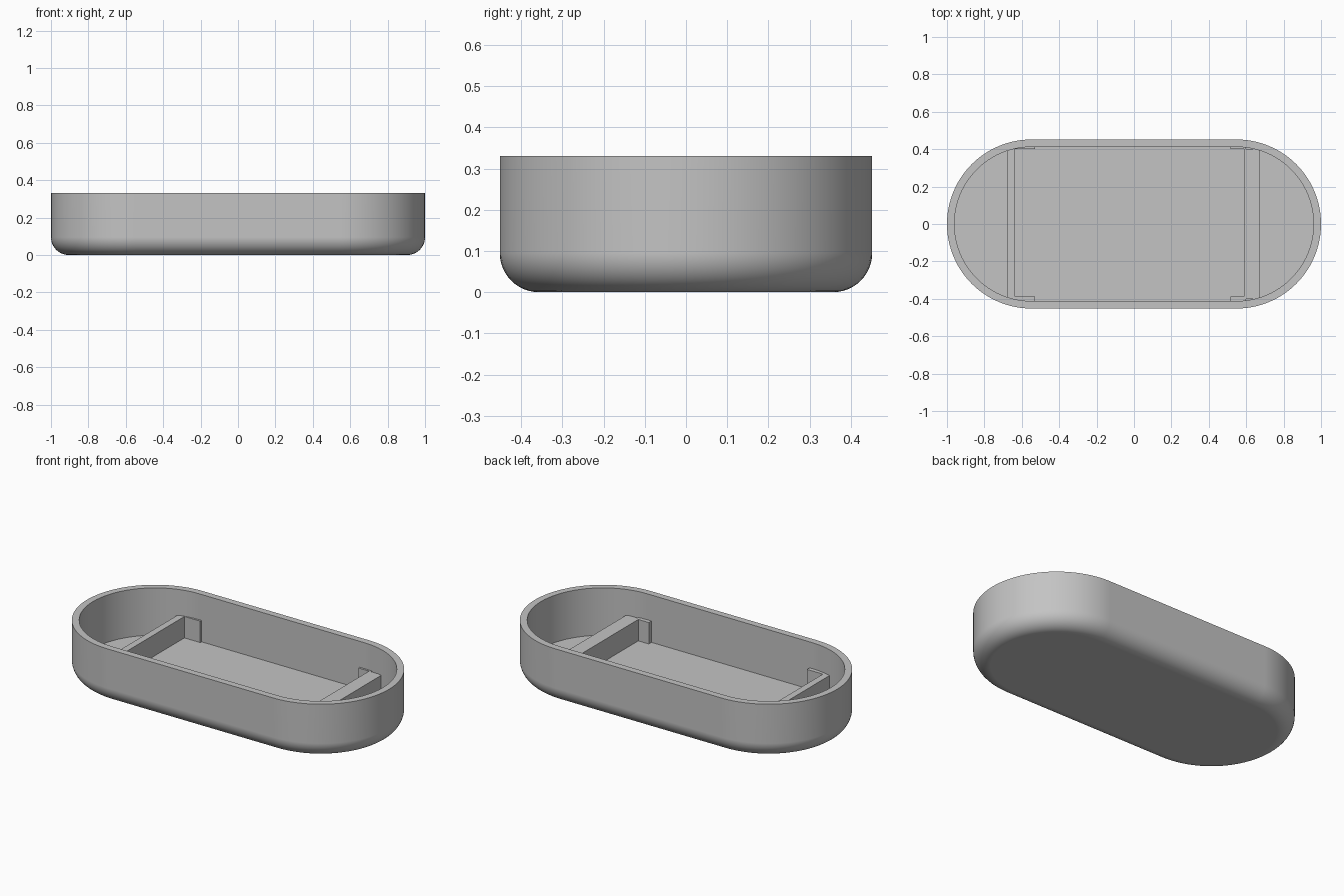
import bpy, bmesh, math

if "Cube" in bpy.data.objects:
    bpy.data.objects.remove(bpy.data.objects["Cube"])

RADIUS, STRAIGHT, HEIGHT = 0.452, 0.548, 0.33
WALL, FLOOR, FILLET = 0.04, 0.047, 0.095
RIB_TOP = 0.175
ARC_STEPS, FILLET_STEPS = 48, 12

grey = bpy.data.materials.new("plain grey")
grey.use_nodes = True
grey.diffuse_color = (0.55, 0.55, 0.55, 1)
grey.node_tree.nodes["Principled BSDF"].inputs["Base Color"].default_value = grey.diffuse_color


def add_object(name, bm):
    bmesh.ops.recalc_face_normals(bm, faces=bm.faces)
    mesh = bpy.data.meshes.new(name)
    bm.to_mesh(mesh)
    bm.free()
    mesh.materials.append(grey)
    obj = bpy.data.objects.new(name, mesh)
    bpy.context.collection.objects.link(obj)
    return obj


def stadium_ring(bm, inset, z):
    """Rounded-end outline, moved inwards by inset."""
    r = RADIUS - inset
    ring = []
    for side in (1, -1):
        for i in range(ARC_STEPS + 1):
            a = math.pi * (i / ARC_STEPS - 0.5)
            ring.append(bm.verts.new((side * (STRAIGHT + r * math.cos(a)),
                                      side * r * math.sin(a), z)))
    return ring


def box(name, x0, x1, y0, y1, z0, z1):
    bm = bmesh.new()
    bmesh.ops.create_cube(bm, size=1)
    for v in bm.verts:
        v.co = ((x0 + x1) / 2 + v.co.x * (x1 - x0),
                (y0 + y1) / 2 + v.co.y * (y1 - y0),
                (z0 + z1) / 2 + v.co.z * (z1 - z0))
    return add_object(name, bm)


# Tray shell: filleted outside, flat rim, straight inside wall and floor
profile = []
for i in range(FILLET_STEPS + 1):
    a = math.pi / 2 * i / FILLET_STEPS
    profile.append((FILLET * (1 - math.sin(a)), FILLET * (1 - math.cos(a))))
profile += [(0, HEIGHT), (WALL, HEIGHT), (WALL, FLOOR)]

bm = bmesh.new()
rings = [stadium_ring(bm, inset, z) for inset, z in profile]
for low, high in zip(rings, rings[1:]):
    for i in range(len(low)):
        j = (i + 1) % len(low)
        bm.faces.new((low[i], low[j], high[j], high[i]))
bm.faces.new(rings[0])
bm.faces.new(rings[-1])
tray = add_object("tray_shell", bm)

bpy.ops.object.select_all(action='DESELECT')
tray.select_set(True)
bpy.context.view_layer.objects.active = tray
bpy.ops.object.shade_smooth_by_angle(angle=math.radians(30))
weighted = tray.modifiers.new("even shading", 'WEIGHTED_NORMAL')
weighted.keep_sharp = True

# Cross ribs: a thin one on the right, a thick one on the left
BASE = FLOOR - 0.01
box("right_rib", -0.675, -0.635, -0.4, 0.4, BASE, RIB_TOP)
box("left_rib", 0.587, 0.672, -0.4, 0.4, BASE, RIB_TOP)

# Corner tabs along the long walls, at the rib ends
for side, x0, x1 in (("right", -0.64, -0.53), ("left", 0.517, 0.6)):
    box("front_" + side + "_tab", x0, x1, -0.42, -0.387, BASE, RIB_TOP)
    box("rear_" + side + "_tab", x0, x1, 0.4, 0.42, BASE, RIB_TOP)
